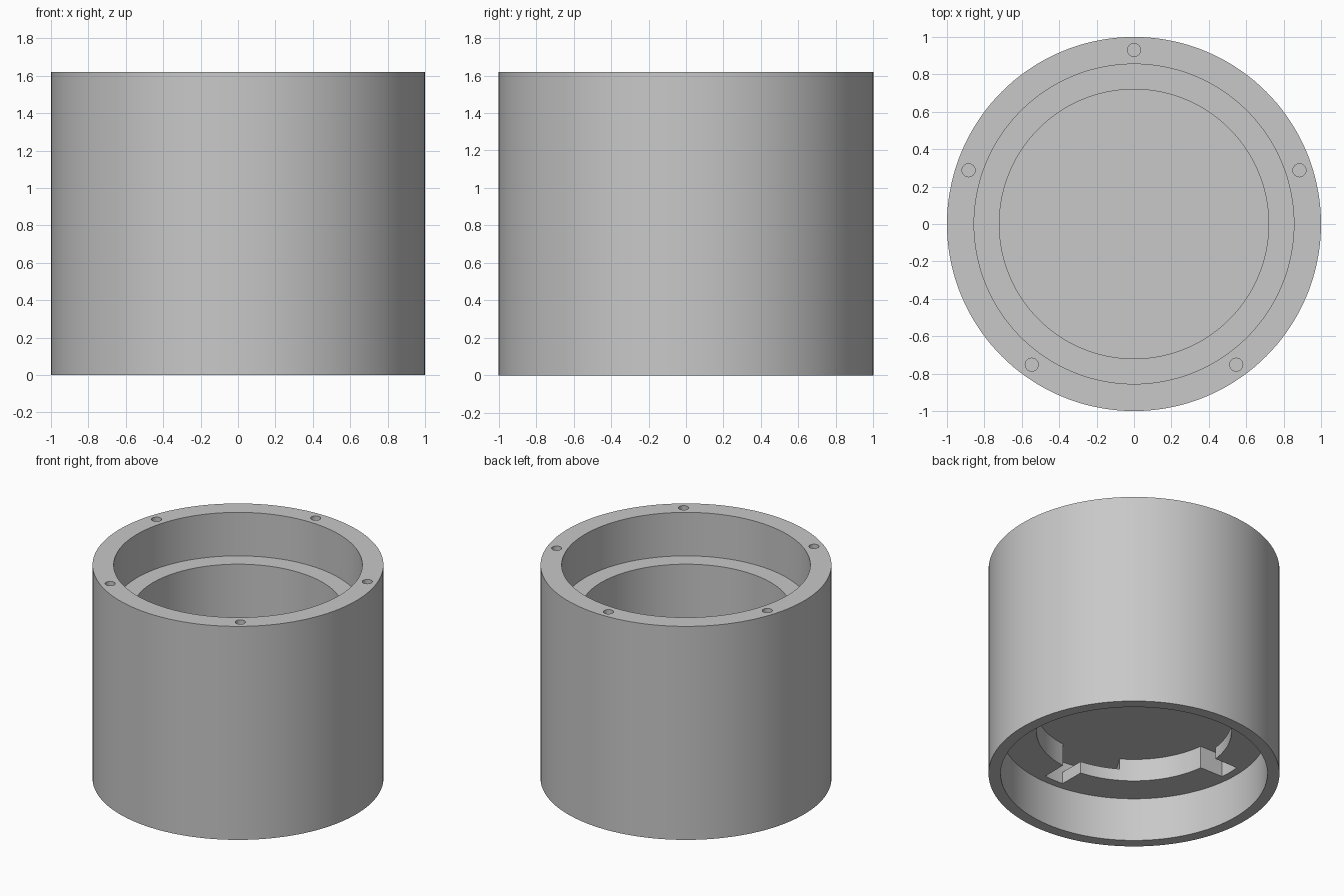
import bpy, bmesh
from math import sin, cos, radians, tau

SEG = 144
HEIGHT = 1.62
CEILING = 0.5        # top of the locking socket
LIP_BOTTOM, LIP_TOP = 0.33, 0.42
SOCKET_R, SLOT_R = 0.67, 0.86

if "Cube" in bpy.data.objects:
    bpy.data.objects.remove(bpy.data.objects["Cube"])

grey = bpy.data.materials.new("plain grey")
grey.use_nodes = True
colour = (0.58, 0.58, 0.58, 1)
grey.diffuse_color = colour
grey.node_tree.nodes["Principled BSDF"].inputs["Base Color"].default_value = colour


def make_object(name, bm):
    bmesh.ops.recalc_face_normals(bm, faces=bm.faces)
    mesh = bpy.data.meshes.new(name)
    bm.to_mesh(mesh)
    bm.free()
    mesh.materials.append(grey)
    obj = bpy.data.objects.new(name, mesh)
    bpy.context.collection.objects.link(obj)
    return obj


def lathe(name, profile):
    bm = bmesh.new()
    verts = [bm.verts.new((r, 0, z)) for r, z in profile]
    edges = [bm.edges.new(pair) for pair in zip(verts, verts[1:])]
    bmesh.ops.spin(bm, geom=verts + edges, cent=(0, 0, 0), axis=(0, 0, 1),
                   angle=tau, steps=SEG, use_merge=True)
    bmesh.ops.remove_doubles(bm, verts=bm.verts, dist=1e-5)
    return make_object(name, bm)


def prism(name, outline, z0, z1):
    bm = bmesh.new()
    face = bm.faces.new([bm.verts.new((x, y, z0)) for x, y in outline])
    top = bmesh.ops.extrude_face_region(bm, geom=[face])["geom"]
    bmesh.ops.translate(bm, vec=(0, 0, z1 - z0),
                        verts=[v for v in top if isinstance(v, bmesh.types.BMVert)])
    return make_object(name, bm)


def arc(radius, start, end, steps, centre=(0, 0)):
    angles = [radians(start + (end - start) * i / steps) for i in range(steps + 1)]
    return [(centre[0] + radius * cos(a), centre[1] + radius * sin(a)) for a in angles]


def socket_outline(slot_r, before_out, before_in, after_out, after_in):
    """Round hole with four outward slots, given by their angles either side."""
    points = []
    for a in range(0, 360, 90):
        points += arc(slot_r, a - before_out, a + after_out, 14)
        points += arc(SOCKET_R, a + after_in, a + 90 - before_in, 24)
    return points


def cut(target, cutter):
    cutter.hide_render = True
    mod = target.modifiers.new("cut", "BOOLEAN")
    mod.operation = "DIFFERENCE"
    mod.solver = "EXACT"
    mod.object = cutter
    bpy.context.view_layer.objects.active = target
    bpy.ops.object.modifier_apply(modifier=mod.name)
    bpy.data.objects.remove(cutter)


# Body: stepped bore above, shallow recess below, solid floor between
body = lathe("housing", [
    (0, LIP_BOTTOM), (0.917, LIP_BOTTOM), (0.917, 0), (1, 0), (1, HEIGHT),
    (0.855, HEIGHT), (0.855, 1.29), (0.72, 1.29), (0.72, 0.58), (0, 0.58)])

# Twist-lock socket: entry notches through the lip, then wider turning channels
cut(body, prism("notch_cutter", socket_outline(SLOT_R, 5.2, 6.8, 5.2, 6.8),
                0.2, LIP_TOP + 0.02))
cut(body, prism("channel_cutter", socket_outline(SLOT_R + 0.001, 31.5, 31.5, 5.3, 6.9),
                LIP_TOP, CEILING))

# Five screw holes in the top rim
for i in range(5):
    a = radians(90 + 72 * i)
    ring = arc(0.035, 0, 345, 23, (0.93 * cos(a), 0.93 * sin(a)))
    cut(body, prism("screw_hole_cutter", ring, HEIGHT - 0.3, HEIGHT + 0.1))

bpy.ops.object.select_all(action="DESELECT")
body.select_set(True)
bpy.context.view_layer.objects.active = body
bpy.ops.object.shade_smooth_by_angle(angle=radians(30))
